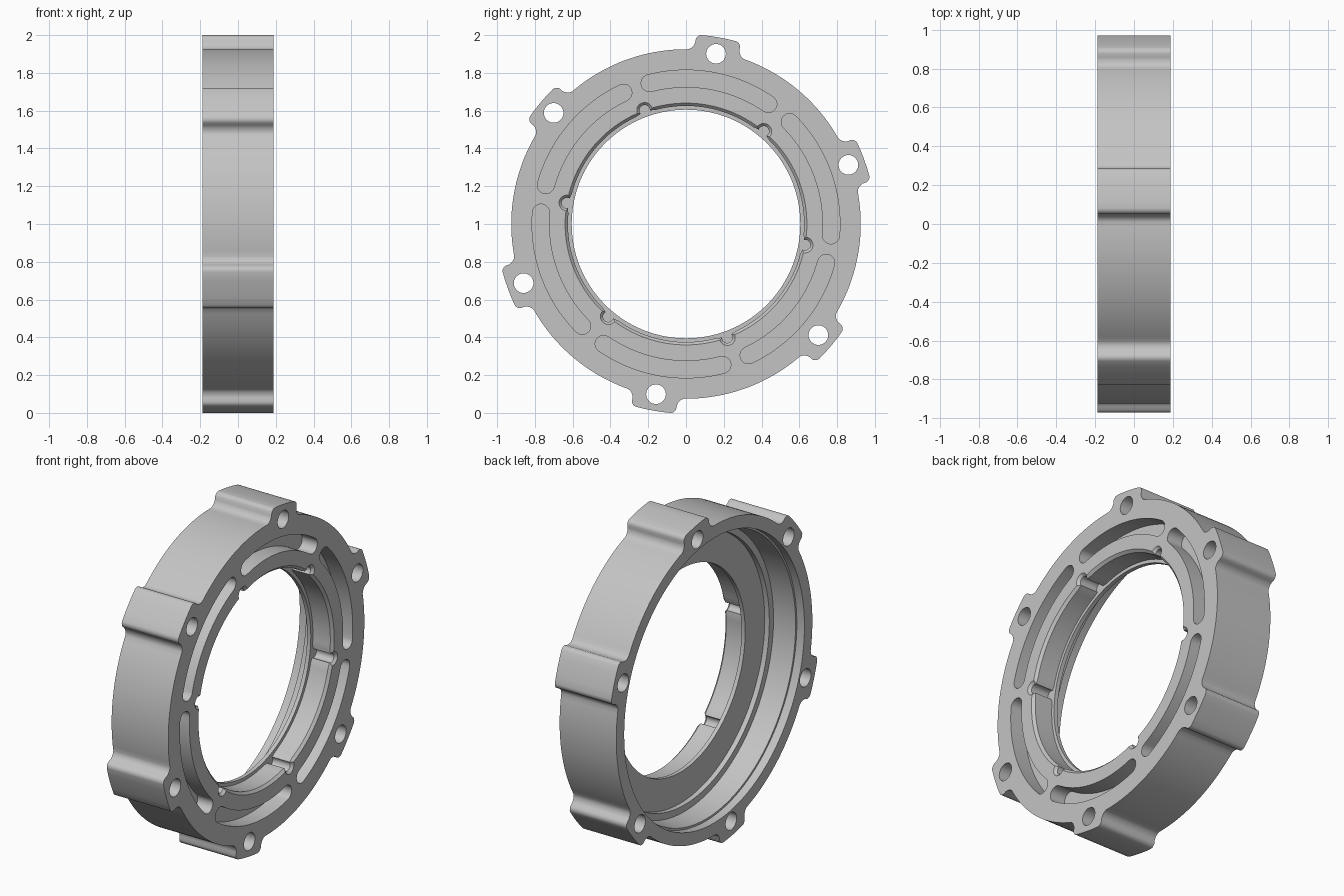
import bpy, bmesh
from math import sin, cos, pi, radians, atan2, hypot

cube = bpy.data.objects.get("Cube")
if cube:
    bpy.data.objects.remove(cube, do_unlink=True)

HALF = 0.187          # half thickness along x
FRONT, BACK = HALF, -HALF
LUGS = [radians(20 + 60 * k) for k in range(6)]

grey = bpy.data.materials.new("cast grey")
grey.use_nodes = True
COLOUR = (0.55, 0.55, 0.55, 1)
grey.diffuse_color = COLOUR
grey.node_tree.nodes["Principled BSDF"].inputs["Base Color"].default_value = COLOUR


def polar(r, a):
    return (r * cos(a), r * sin(a))


def spread(a, b, n):
    return [a + (b - a) * i / (n - 1) for i in range(n)]


def loft(bm, sections):
    """Capped solid through (x, outline) sections with equal point counts."""
    rings = [[bm.verts.new((x, y, z + 1)) for y, z in pts] for x, pts in sections]
    n = len(rings[0])
    for a, b in zip(rings, rings[1:]):
        for i in range(n):
            j = (i + 1) % n
            bm.faces.new((a[i], a[j], b[j], b[i]))
    bm.faces.new(rings[0])
    bm.faces.new(rings[-1])


def solid(name, lofts):
    bm = bmesh.new()
    for sections in lofts:
        loft(bm, sections)
    bmesh.ops.recalc_face_normals(bm, faces=bm.faces)
    mesh = bpy.data.meshes.new(name)
    bm.to_mesh(mesh)
    bm.free()
    mesh.materials.append(grey)
    obj = bpy.data.objects.new(name, mesh)
    bpy.context.collection.objects.link(obj)
    return obj


def body_outline():
    # Half of one filleted lug as (sideways, outward), mirrored about its axis
    half = [(0, 1.003), (.05, 1.002), (.093, .999), (.105, .995), (.114, .986),
            (.119, .975), (.119, .955), (.122, .942), (.13, .928), (.139, .919), (.15, .913)]
    lug = [(-t, u) for t, u in reversed(half[1:])] + half
    edge = atan2(half[-1][0], half[-1][1])
    pts = []
    for a in LUGS:
        pts += [polar(hypot(t, u), a + atan2(t, u)) for t, u in lug]
        pts += [polar(.925, b) for b in spread(a + edge, a + pi / 3 - edge, 26)[1:-1]]
    return pts


def bore_outline(r, notch=0, reach=0):
    """Circle of radius r, with six round notches when notch > 0."""
    pts = []
    for lug in LUGS:
        a = lug + pi / 6
        for s in spread(-1, 1, 15):
            if notch:
                b = s * reach
                u, t = .64 + notch * cos(b), notch * sin(b)
                pts.append(polar(hypot(u, t), a + atan2(t, u)))
            else:
                pts.append(polar(r, a + s * radians(3.7)))
        pts += [polar(r, b) for b in spread(a + radians(5), a + radians(55), 28)]
    return pts


def slot_outline(a):
    mid, w, sweep = .77, .045, radians(24.5)
    pts = [polar(mid + w, b) for b in spread(a - sweep, a + sweep, 28)]
    for end, start in ((a + sweep, 0), (a - sweep, pi)):
        cy, cz = polar(mid, end)
        for s in spread(0, pi, 13)[1:-1]:
            dy, dz = polar(w, end + start + s)
            pts.append((cy + dy, cz + dz))
        if start == 0:
            pts += [polar(mid - w, b) for b in spread(a + sweep, a - sweep, 28)]
    return pts


def hole_outline(a):
    cy, cz = polar(.915, a)
    return [(cy + .052 * cos(b), cz + .052 * sin(b)) for b in spread(0, 2 * pi, 33)[:-1]]


# Ring body with six lugs
body = solid("flange_ring", [[(BACK, body_outline()), (FRONT, body_outline())]])

# Stepped bore: wide rear recess, thin lip, notched front recess with chamfer
rear = [(-.1, .85), (.05, .85), (.05, .838), (.19, .83), (.19, .79),
        (.22, .79), (.22, .605), (.244, .605)]
inner = bore_outline(.625, .028, radians(110))
outer = bore_outline(.64, .042, radians(93))
sections = [(BACK + d, bore_outline(r)) for d, r in rear]
sections += [(BACK + .244, inner), (FRONT - .015, inner), (FRONT, outer), (FRONT + .1, outer)]
cutters = [solid("bore_cutter", [sections])]

# Blind arc slots in the front face and bolt holes through the lugs
slots, holes = [], []
for a in LUGS:
    slots.append([(FRONT - .1, slot_outline(a)), (FRONT + .1, slot_outline(a))])
    holes.append([(BACK - .1, hole_outline(a)), (FRONT + .1, hole_outline(a))])
cutters += [solid("slot_cutter", slots), solid("bolt_hole_cutter", holes)]

bpy.ops.object.select_all(action="DESELECT")
bpy.context.view_layer.objects.active = body
body.select_set(True)
for cutter in cutters:
    cutter.hide_render = True
    mod = body.modifiers.new(cutter.name, "BOOLEAN")
    mod.operation = "DIFFERENCE"
    mod.solver = "EXACT"
    mod.object = cutter
    bpy.ops.object.modifier_apply(modifier=mod.name)
    bpy.data.objects.remove(cutter, do_unlink=True)

bpy.ops.object.shade_smooth_by_angle(angle=radians(32))
